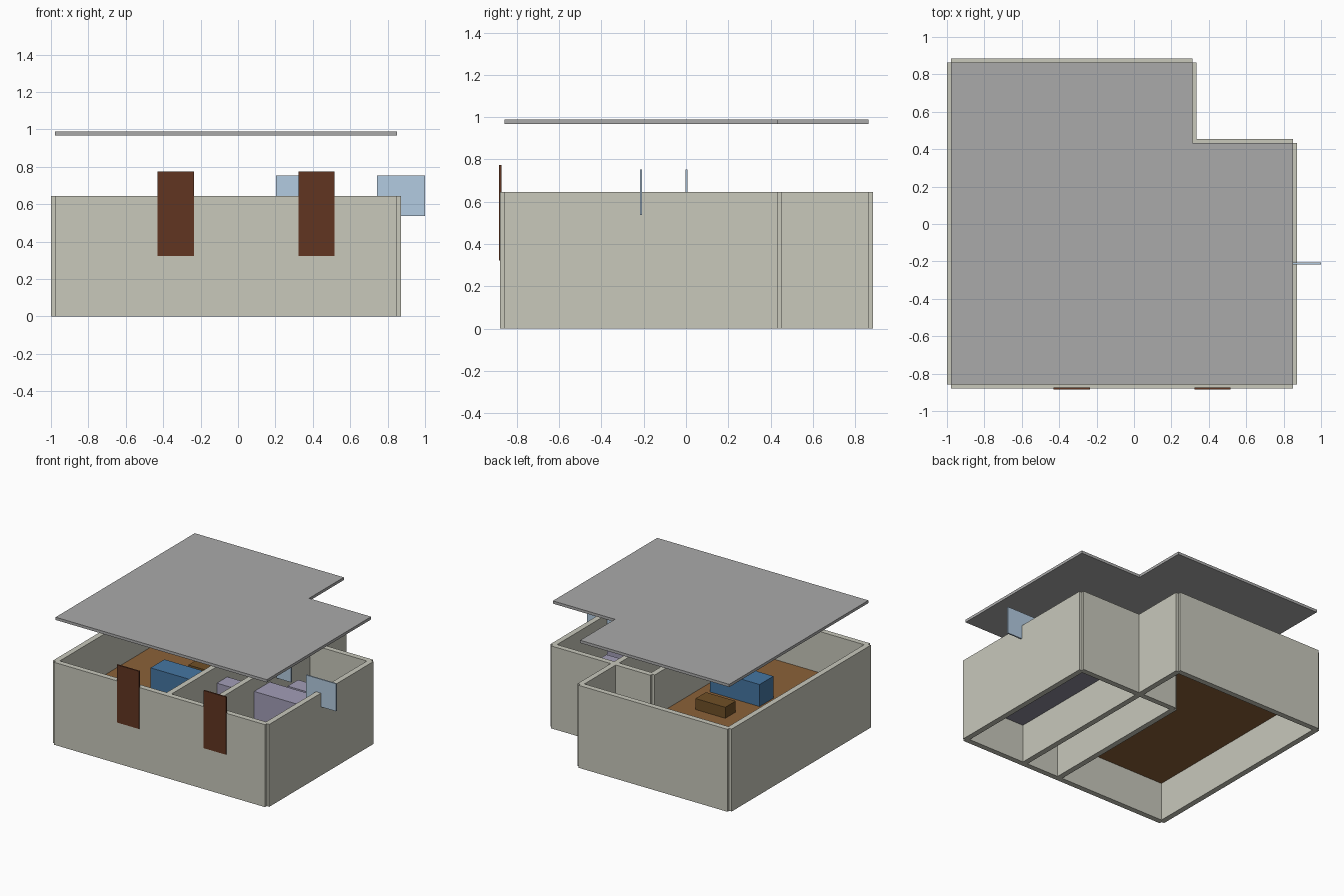
import bpy, bmesh

if "Cube" in bpy.data.objects:
    bpy.data.objects.remove(bpy.data.objects["Cube"])

S = 2 / 9.3            # plan metres to model units
OX, OY = 4.55, 3.9875  # plan centre


def material(name, rgb):
    m = bpy.data.materials.new(name)
    m.diffuse_color = (*rgb, 1)
    m.use_nodes = True
    m.node_tree.nodes["Principled BSDF"].inputs["Base Color"].default_value = m.diffuse_color
    return m


WALL = material("plaster", (0.58, 0.58, 0.50))
ROOF = material("roof_grey", (0.40, 0.40, 0.40))
WOOD = material("floor_wood", (0.26, 0.12, 0.04))
TILE = material("floor_tile", (0.27, 0.26, 0.33))
DOOR = material("door_wood", (0.12, 0.035, 0.015))
GLASS = material("glass", (0.45, 0.60, 0.75))
BLUE = material("blue_fabric", (0.06, 0.18, 0.36))
TABLE = material("table_wood", (0.16, 0.08, 0.02))
LILAC = material("lilac", (0.36, 0.34, 0.47))


def slab(name, outline, z0, z1, mat):
    """Extrude a plan outline (metres) from z0 to z1."""
    bm = bmesh.new()
    face = bm.faces.new([bm.verts.new(((x - OX) * S, (y - OY) * S, z0 * S)) for x, y in outline])
    ext = bmesh.ops.extrude_face_region(bm, geom=[face])
    top = [v for v in ext["geom"] if isinstance(v, bmesh.types.BMVert)]
    bmesh.ops.translate(bm, verts=top, vec=(0, 0, (z1 - z0) * S))
    bmesh.ops.recalc_face_normals(bm, faces=bm.faces)
    me = bpy.data.meshes.new(name)
    bm.to_mesh(me)
    bm.free()
    me.materials.append(mat)
    ob = bpy.data.objects.new(name, me)
    bpy.context.collection.objects.link(ob)
    return ob


def box(name, x0, x1, y0, y1, z0, z1, mat):
    return slab(name, [(x0, y0), (x1, y0), (x1, y1), (x0, y1)], z0, z1, mat)


def wall(name, x0, y0, x1, y1):
    """Straight wall along its centre line, ends left square."""
    tx, ty = (0.1, 0) if x0 == x1 else (0, 0.1)
    box(name, x0 - tx, x1 + tx, y0 - ty, y1 + ty, 0, 3, WALL)


# Outer walls, then the inner partitions
wall("front_wall", 0, 0, 8.5, 0)
wall("right_wall", 8.5, 0, 8.5, 6)
wall("notch_wall_back", 6, 6, 8.5, 6)
wall("notch_wall_side", 6, 6, 6, 8)
wall("back_wall", 0, 8, 6, 8)
wall("left_wall", 0, 0, 0, 8)
wall("partition_left", 4.5, 0, 4.5, 6)
wall("partition_right", 6, 0, 6, 6)
wall("partition_back", 4.5, 6, 6, 6)

# Raised floors
slab("living_floor", [(0, 0), (4.5, 0), (4.5, 6), (6, 6), (6, 8), (0, 8)], 1.4, 1.5, WOOD)
box("hall_floor", 4.5, 6, 0, 6, 1.4, 1.5, TILE)
box("bedroom_floor", 6, 8.5, 0, 6, 1.4, 1.5, TILE)

# Lifted L-shaped roof
slab("roof", [(0, 0), (8.5, 0), (8.5, 6), (6, 6), (6, 8), (0, 8)], 4.5, 4.6, ROOF)

# Doors and window panes
for i, x in enumerate((3, 6.5), 1):
    box(f"door_{i}", x - 0.45, x + 0.45, -0.125, -0.075, 1.5, 3.6, DOOR)
for i, (x, y) in enumerate(((8.6, 3), (6.1, 4)), 1):
    box(f"window_pane_{i}", x - 0.6, x + 0.6, y - 0.025, y + 0.025, 2.5, 3.5, GLASS)

# Furniture
box("sofa", 2, 4, 2.6, 3.4, 1.5, 2.3, BLUE)
box("coffee_table", 2.4, 3.6, 4.2, 4.8, 1.5, 1.9, TABLE)
box("hall_cabinet", 4.6, 5.4, 2.7, 3.3, 1.5, 2.4, LILAC)
box("bed", 6.1, 8, 2.7, 3.6, 1.5, 2.5, LILAC)
box("side_cabinet", 6.4, 7.6, 4.2, 4.8, 1.5, 2.2, LILAC)
